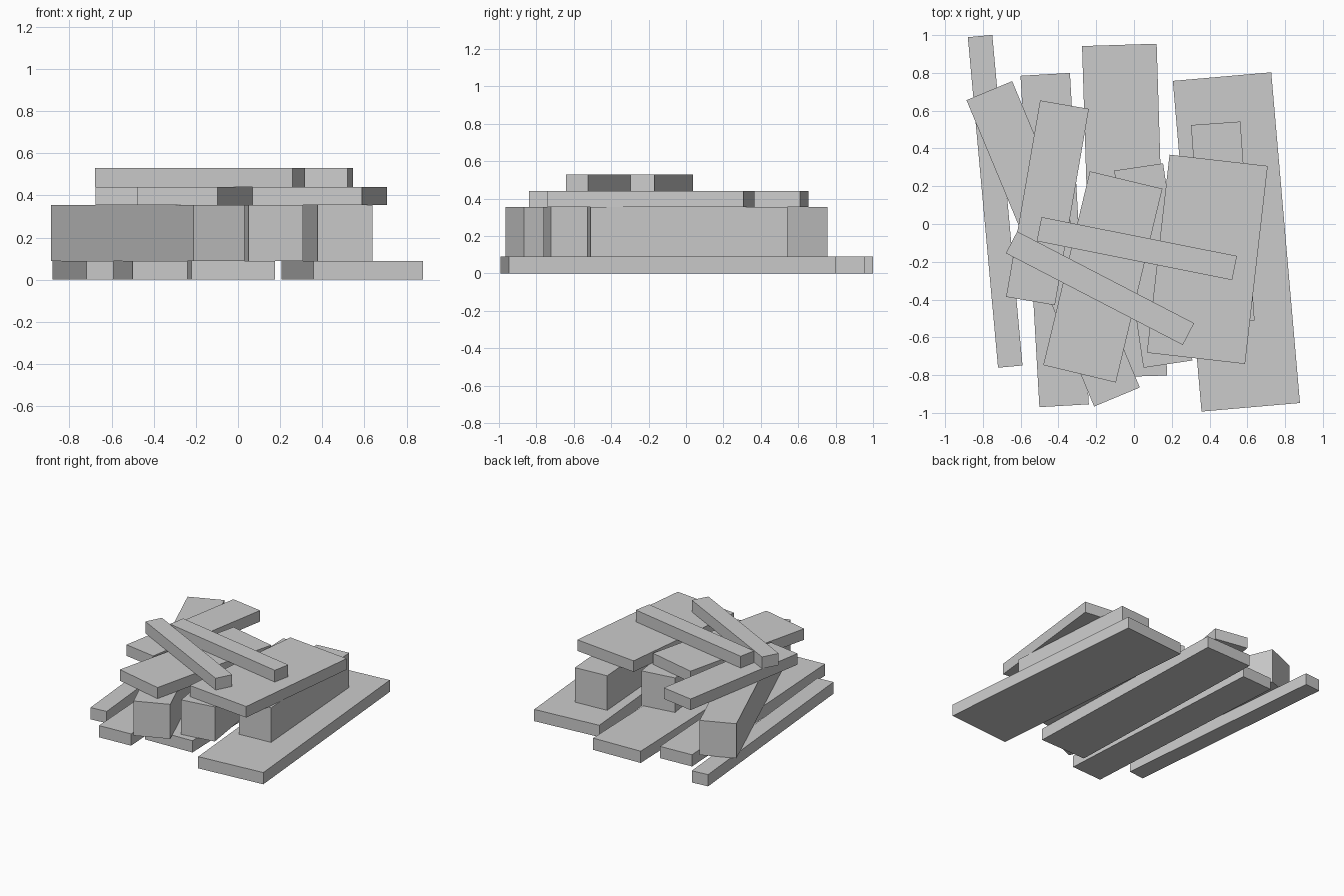
import bpy
import math

cube = bpy.data.objects.get("Cube")
if cube:
    bpy.data.objects.remove(cube, do_unlink=True)

grey = bpy.data.materials.new("plain grey")
grey.use_nodes = True
colour = (0.6, 0.6, 0.6, 1)
grey.diffuse_color = colour
grey.node_tree.nodes["Principled BSDF"].inputs["Base Color"].default_value = colour

LONG, SHORT = 1.757, 1.055
THIN, NARROW, MEDIUM, WIDE = 0.13, 0.262, 0.395, 0.523


def plank(name, x, y, width, length, run, bottom, top):
    """Box whose long side follows the direction run, centred on x, y."""
    bpy.ops.mesh.primitive_cube_add(size=1, location=(x, y, (bottom + top) / 2))
    obj = bpy.context.object
    obj.name = name
    obj.dimensions = (length, width, top - bottom)
    obj.rotation_euler.z = math.atan2(run[1], run[0])
    bpy.ops.object.transform_apply(location=False, rotation=False, scale=True)
    obj.data.materials.append(grey)


# Layers from the ground up: bottom, top, then the planks lying in each
layers = [
    (0, 0.09, [
        ("ground_strip", -0.735, 0.12, THIN, LONG, (0.16, -1.75)),
        ("ground_narrow_plank", -0.42, -0.085, NARROW, LONG, (0.1, -1.755)),
        ("ground_medium_plank", -0.05, 0.07, MEDIUM, LONG, (0.055, -1.755)),
        ("ground_wide_plank", 0.542, -0.095, WIDE, LONG, (0.152, -1.75)),
    ]),
    (0.09, 0.355, [
        ("long_beam", -0.428, -0.105, NARROW, LONG, (0.675, -1.62)),
        ("middle_beam", 0.102, -0.22, NARROW, SHORT, (0.155, -1.043)),
        ("left_beam", 0.47, 0.007, NARROW, SHORT, (0.075, -1.05)),
    ]),
    (0.355, 0.44, [
        ("upper_narrow_plank", -0.458, 0.112, NARROW, SHORT, (-0.18, -1.04)),
        ("upper_medium_plank", -0.165, -0.28, MEDIUM, SHORT, (-0.245, -1.02)),
        ("upper_wide_plank", 0.388, -0.187, WIDE, SHORT, (-0.12, -1.048)),
    ]),
    (0.44, 0.53, [
        ("top_back_strip", 0.015, -0.13, THIN, SHORT, (1.03, -0.205)),
        ("top_front_strip", -0.18, -0.34, THIN, SHORT, (0.935, -0.485)),
    ]),
]

for bottom, top, planks in layers:
    for spec in planks:
        plank(*spec, bottom, top)
